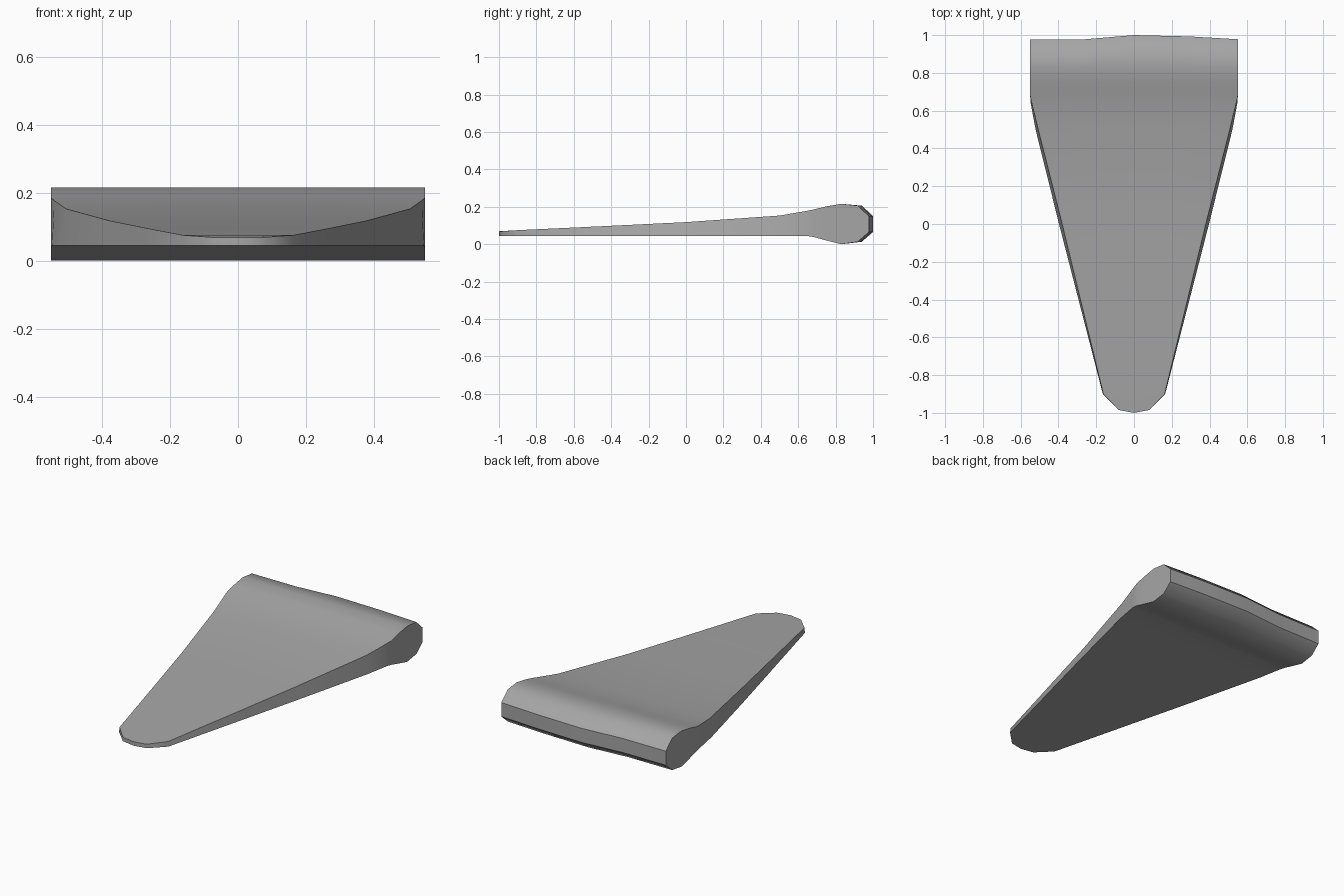
import bpy, bmesh

if "Cube" in bpy.data.objects:
    bpy.data.objects.remove(bpy.data.objects["Cube"])

# Stations front to back: y, half width top, half width bottom, z top, z bottom
stations = [
    (-.985, .08, .08, .069, .045), (-.9, .162, .165, .075, .045),
    (-.45, .271, .281, .096, .045), (0, .38, .397, .118, .045),
    (.5, .507, .521, .153, .045), (.64, .541, .547, .177, .045),
    (.68, .55, .55, .185, .039), (.75, .55, .55, .202, .02),
    (.83, .55, .55, .216, 0), (.918, .55, .55, .206, .013),
    (.978, .55, .55, .15, .065)]
# Columns across the width: fraction of half width, bow of the back edge
columns = [(-1, 0), (-.47, 0), (0, .022), (.53, .015), (1, 0)]

bm = bmesh.new()

def add_column(f, bow):
    """One closed lengthwise section: top front to back, bottom back to front."""
    top, bottom = [], []
    for i, (y, wt, wb, zt, zb) in enumerate(stations):
        if i >= len(stations) - 2:
            y += bow                    # bowed back
        if i == 0:
            y -= .015 * (1 - abs(f))    # rounded nose tip
        top.append(bm.verts.new((f * wt, y, zt)))
        bottom.append(bm.verts.new((f * wb, y, zb)))
    return top + bottom[::-1]

rings = [add_column(*c) for c in columns]
n = len(rings[0])

# Skin between columns: top, back, underside and nose
for a, b in zip(rings, rings[1:]):
    for i in range(n):
        j = (i + 1) % n
        bm.faces.new((a[i], a[j], b[j], b[i]))

# Side walls
for r in (rings[0], rings[-1]):
    for i in range(len(stations) - 1):
        bm.faces.new((r[i], r[i + 1], r[n - 2 - i], r[n - 1 - i]))

bmesh.ops.recalc_face_normals(bm, faces=bm.faces)
mesh = bpy.data.meshes.new("wedge_body")
bm.to_mesh(mesh)
bm.free()
body = bpy.data.objects.new("wedge_body", mesh)
bpy.context.collection.objects.link(body)

# Darker grey finish
grey = bpy.data.materials.new("dark_grey")
grey.diffuse_color = (.38, .38, .38, 1)
grey.use_nodes = True
grey.node_tree.nodes["Principled BSDF"].inputs["Base Color"].default_value = grey.diffuse_color
mesh.materials.append(grey)

bpy.context.view_layer.objects.active = body
body.select_set(True)
bpy.ops.object.shade_smooth_by_angle(angle=.73)
